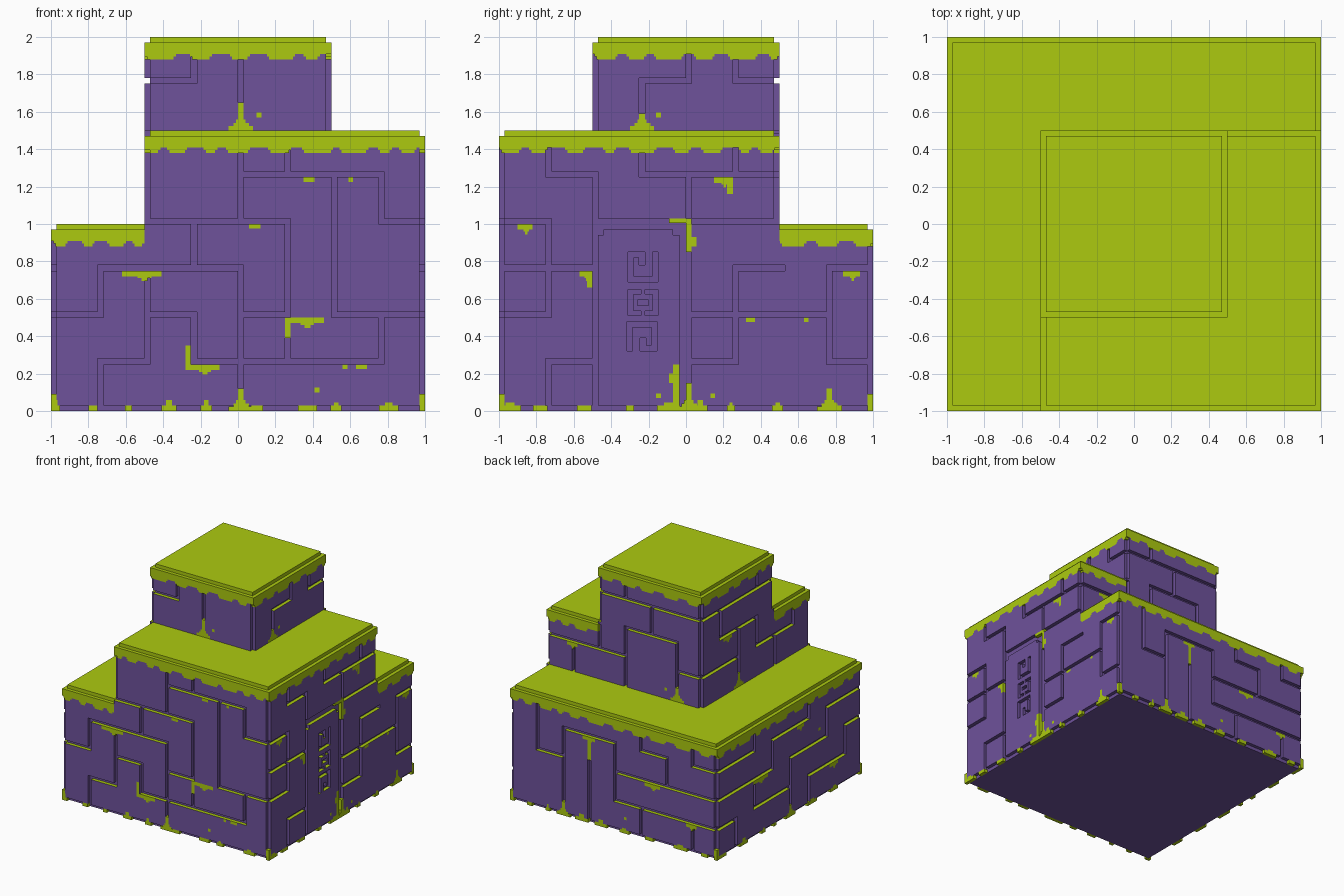
import bpy, bmesh, random

if "Cube" in bpy.data.objects:
    bpy.data.objects.remove(bpy.data.objects["Cube"])

random.seed(7)
D = 0.03          # groove width, groove depth and cap step


def material(name, rgb):
    m = bpy.data.materials.new(name)
    m.diffuse_color = (*rgb, 1)
    m.use_nodes = True
    m.node_tree.nodes["Principled BSDF"].inputs["Base Color"].default_value = m.diffuse_color
    return m


STONE = material("purple stone", (0.158, 0.085, 0.33))
MOSS = material("lime moss", (0.413, 0.59, 0.005))


def finish(name, bm, mats):
    me = bpy.data.meshes.new(name)
    bm.to_mesh(me)
    bm.free()
    for m in mats:
        me.materials.append(m)
    bpy.context.collection.objects.link(bpy.data.objects.new(name, me))


def box(name, x0, x1, y0, y1, z0, z1, mat):
    bm = bmesh.new()
    bmesh.ops.create_cube(bm, size=1)
    for v in bm.verts:
        v.co = ((x0 + x1) / 2 + v.co.x * (x1 - x0), (y0 + y1) / 2 + v.co.y * (y1 - y0),
                (z0 + z1) / 2 + v.co.z * (z1 - z0))
    finish(name, bm, [mat])


# moss shapes, each a list of (u0, u1, z0, z1)
def hang(u, z, w):
    return [(u, u + w, z - D, z), (u + .4 * w, u + .75 * w, z - .04, z), (u + .5 * w, u + .65 * w, z - .055, z)]


def climb(u, h, z=0):
    return [(u, u + D, z, z + h), (u - .05, u + .08, z, z + .025), (u - .025, u + .06, z, z + .04),
            (u - .01, u + .04, z, z + .06)]


def dot(u, z, w=.025):
    return [(u, u + w, z, z + .025)]


def cap_moss(u0, u1, h):
    out, u = [(u0, u1, h - .09, h)], u0 + random.uniform(0, .04)
    while u < u1 - .05:
        w = min(random.uniform(.06, .17), u1 - u)
        out += [(u, u + w, h - .105, h - .09), (u + .012, u + w - .012, h - .12, h - .09)]
        u += w + random.uniform(.03, .1)
    return out


def foot_moss(u0, u1):
    out, u = [(u0, u0 + D, 0, .09), (u1 - D, u1, 0, .06)], u0
    while u < u1 - .12:
        w = random.uniform(.03, .13)
        out += [(u, u + w, 0, D), (u + w * .3, u + w * .7, 0, D + random.choice((0, .015, .03)))]
        u += w + random.uniform(.06, .22)
    return out


def wall(name, turn, p, columns, H, V, cuts=(), moss=()):
    """Grooved facing layer. columns: (u0, u1, z0, height). H: (z, u0, u1), V: (u, z0, z1) in quarter units."""
    stone, grooves, green = [], list(cuts), list(moss)
    for i, (a, b, z0, h) in enumerate(columns):
        stone.append((a, b, z0 if z0 == 0 else z0 - .02, h - D))
        for edge, j in ((a, i - 1), (b - D, i + 1)):        # notched outer corners
            low = columns[j][3] if 0 <= j < len(columns) else z0
            if low < h:
                grooves.append((edge, edge + D, low, h))
        green += cap_moss(a, b, h)
    lo, hi = columns[0][0], columns[-1][1]
    if columns[0][2] == 0:
        grooves.append((lo, hi, 0, D))
        green += foot_moss(lo, hi)
    grooves += [(a / 4, b / 4 + D, z / 4, z / 4 + D) for z, a, b in H]
    grooves += [(u / 4, u / 4 + D, a / 4, b / 4 + D) for u, a, b in V]

    rnd = lambda rects: [tuple(round(c, 4) for c in r) for r in rects]
    layers = [(1, rnd(stone)), (0, rnd(grooves)), (2, rnd(green))]
    us = sorted({c for _, l in layers for r in l for c in r[:2] if lo <= c <= hi})
    zs = sorted({c for _, l in layers for r in l for c in r[2:]})
    nu, nz = len(us) - 1, len(zs) - 1
    inside = [[any(r[0] <= us[i] < r[1] and r[2] <= zs[j] < r[3] for r in layers[0][1])
               for j in range(nz)] for i in range(nu)]
    grid = [[0] * nz for _ in range(nu)]
    for val, rects in layers:
        for a, b, c, d in rects:
            for i in range(nu):
                if a <= us[i] < b:
                    for j in range(nz):
                        if c <= zs[j] < d and inside[i][j]:
                            grid[i][j] = val

    bm = bmesh.new()

    def quad(pts, mat):
        vs = []
        for u, z, d in pts:
            x, y = u, -p + d
            for _ in range(turn):
                x, y = -y, x
            vs.append(bm.verts.new((x, y, z)))
        bm.faces.new(vs).material_index = mat

    cell = lambda i, j: grid[i][j] if 0 <= i < nu and 0 <= j < nz else 0
    done = set()
    for j in range(nz):
        for i in range(nu):
            g = grid[i][j]
            if not g:
                continue
            a, b, c, d = us[i], us[i + 1], zs[j], zs[j + 1]
            # groove sides; every ledge facing up is mossy
            if not cell(i, j + 1):
                quad([(a, d, 0), (b, d, 0), (b, d, D), (a, d, D)], 1)
            if not cell(i, j - 1):
                quad([(a, c, D), (b, c, D), (b, c, 0), (a, c, 0)], g - 1)
            if not cell(i - 1, j):
                quad([(a, c, D), (a, c, 0), (a, d, 0), (a, d, D)], g - 1)
            if not cell(i + 1, j):
                quad([(b, d, D), (b, d, 0), (b, c, 0), (b, c, D)], g - 1)
            # outer face, merged into large rectangles
            if (i, j) in done:
                continue
            i2, j2 = i + 1, j + 1
            while i2 < nu and grid[i2][j] == g and (i2, j) not in done:
                i2 += 1
            while j2 < nz and all(grid[k][j2] == g and (k, j2) not in done for k in range(i, i2)):
                j2 += 1
            done.update((k, l) for k in range(i, i2) for l in range(j, j2))
            quad([(a, c, 0), (us[i2], c, 0), (us[i2], zs[j2], 0), (a, zs[j2], 0)], g - 1)
    bmesh.ops.remove_doubles(bm, verts=bm.verts, dist=1e-5)
    finish(name, bm, [STONE, MOSS])


# solid cores behind the facing
box("base_core", -.97, .97, -.97, .97, 0, .97, STONE)
box("middle_core", -.47, .97, -.97, .47, .9, 1.47, STONE)
box("top_core", -.47, .47, -.47, .47, 1.4, 1.97, STONE)

# mossy roof slabs, stepped in from the walls
box("base_roof_left", -.97, -.48, -.97, .97, .96, 1, MOSS)
box("base_roof_back", -.48, .97, .48, .97, .96, 1, MOSS)
box("middle_roof_front", -.47, .97, -.97, -.48, 1.46, 1.5, MOSS)
box("middle_roof_right", .48, .97, -.48, .47, 1.46, 1.5, MOSS)
box("top_roof", -.47, .47, -.47, .47, 1.96, 2, MOSS)

# front wall
wall("front_wall", 0, 1, [(-1, -.5, 0, 1), (-.5, 1, 0, 1.5)],
     [(5, 0, 3), (4, 3, 4), (4, -2, 1), (3, -3, 0), (2, 0, 1), (2, 2, 4), (1, 0, 3), (2, -2, -1),
      (1, -3, -2), (1, -1, 0), (2, -4, -3)],
     [(1, 5, 6), (0, 4, 6), (3, 4, 5), (2, 2, 5), (1, 2, 4), (-1, 3, 4), (0, 2, 3), (3, 1, 2),
      (1, 1, 2), (-1, 1, 2), (-2, 1, 3), (-3, 0, 1), (0, 0, 2), (-3, 2, 3)],
     moss=hang(-.62, .75, .21) + hang(.25, .5, .21) + [(.25, .28, .39, .5)] + hang(-.28, .25, .18)
     + [(-.28, -.255, .22, .35)] + dot(.06, .975, .06) + dot(.35, 1.225, .06) + dot(.59, 1.225)
     + dot(.63, .225, .06) + dot(.56, .225) + dot(.41, .1) + climb(0, .12))

# right wall with a sealed door and abstract carvings
carve = []
for u0, u1, z0, z1 in ((-.31, -.28, .69, .85), (-.28, -.22, .82, .85), (-.28, -.15, .69, .72),
                       (-.18, -.15, .72, .85), (-.25, -.22, .78, .82)):
    carve += [(u0, u1, z0, z1), (-.465 - u1, -.465 - u0, 1.17 - z1, 1.17 - z0)]
carve += [(-.26, -.2, .565, .595), (-.31, -.28, .51, .65), (-.18, -.15, .51, .65),
          (-.28, -.24, .51, .535), (-.22, -.18, .51, .535), (-.28, -.24, .625, .65), (-.22, -.18, .625, .65)]
carve += [(-.5, D, .97, 1), (-.47, -.44, .94, .97), (-.07, -.035, .94, .97), (-.035, 0, 0, 1)]
wall("right_wall", 1, 1, [(-1, .5, 0, 1.5), (.5, 1, 0, 1)],
     [(5, -1, 1), (5, 1, 2), (4, 0, 2), (5, -3, -2), (4, -4, -3), (4, -2, 0), (3, -4, -2), (2, -4, -3),
      (1, -3, -2), (2, 0, 3), (1, 0, 1), (3, 1, 2), (3, 3, 4), (1, 3, 4)],
     [(-1, 5, 6), (0, 4, 5), (1, 5, 6), (-3, 5, 6), (-2, 4, 5), (-3, 3, 4), (-2, 0, 4), (-3, 2, 3),
      (-3, 0, 1), (0, 0, 4), (1, 1, 3), (3, 1, 3)],
     carve,
     hang(.15, 1.25, .1) + [(.22, .25, 1.16, 1.25), (-.09, .03, 1.005, 1.03), (0, .03, .85, 1.02),
                            (.03, .055, .88, .93), (-.53, -.5, .66, .75), (-.07, -.035, 0, .25),
                            (-.09, -.06, .15, .2), (-.15, -.035, 0, .03)]
     + hang(-.9, 1, .08) + hang(-.57, .75, .07) + hang(.84, .75, .09) + dot(.32, .475, .05)
     + dot(.63, .475) + dot(-.16, .07) + dot(.13, .07) + climb(0, .15) + climb(.75, .12))

# back wall
wall("back_wall", 2, 1, [(-1, 1, 0, 1)],
     [(2, -3, -2), (3, -2, 0), (3, 1, 2), (2, 0, 2), (1, 0, 1), (2, 2, 4), (1, 1, 4), (3, 3, 4)],
     [(-3, 2, 4), (-2, 0, 3), (-1, 0, 3), (0, 1, 3), (1, 3, 4), (1, 0, 1), (2, 2, 3), (3, 3, 4), (3, 0, 1)],
     moss=hang(-.3, .75, .12) + [(-.25, -.22, .55, .75)] + hang(.3, .5, .15) + dot(.1, .12)
     + hang(.7, .25, .1) + climb(-.5, .12))

# left wall
wall("left_wall", 3, 1, [(-1, 1, 0, 1)],
     [(3, -4, -2), (2, -4, -1), (1, -4, -3), (3, -1, 1), (2, 0, 2), (1, -2, 0), (3, 2, 4), (1, 1, 3), (2, 3, 4)],
     [(-3, 0, 1), (-2, 3, 4), (-1, 2, 3), (-2, 1, 2), (0, 0, 2), (1, 3, 4), (2, 2, 3), (3, 1, 2), (1, 0, 1)],
     moss=hang(-.5, .5, .2) + hang(.1, .75, .1) + hang(.55, .25, .12) + climb(0, .1) + dot(.4, .6))

# upper back wall, shared by the middle and top tiers
wall("upper_back_wall", 2, .5, [(-1, -.5, 1, 1.5), (-.5, .5, 1, 2)],
     [(7, -2, 2), (5, -4, -1), (6, -1, 1), (5, 1, 2)],
     [(-3, 4, 5), (-2, 5, 6), (-1, 4, 6), (1, 4, 6), (0, 6, 7), (-1, 7, 8)],
     moss=climb(.25, .12, 1) + dot(.14, 1.07) + hang(-.8, 1.25, .1))

# upper left wall, shared by the middle and top tiers
wall("upper_left_wall", 3, .5, [(-.5, .5, 1, 2), (.5, 1, 1, 1.5)],
     [(7, -2, 2), (6, -1, 1), (5, -2, 0), (5, 1, 3)],
     [(-1, 6, 7), (0, 4, 6), (1, 5, 6), (3, 5, 6), (1, 7, 8), (2, 4, 5)],
     moss=climb(0, .12, 1) + hang(-.2, 1.5, .12))

# top tier front and right walls
wall("top_front_wall", 0, .5, [(-.5, .5, 1.5, 2)], [(7, -2, -1)], [(-1, 7, 8), (0, 6, 8)],
     moss=climb(0, .15, 1.5) + dot(.1, 1.57))
wall("top_right_wall", 1, .5, [(-.5, .5, 1.5, 2)], [(7, -1, 0), (7, 1, 2)],
     [(-1, 6, 7), (0, 7, 8), (1, 7, 8)],
     moss=climb(-.25, .09, 1.5) + dot(-.16, 1.57))
